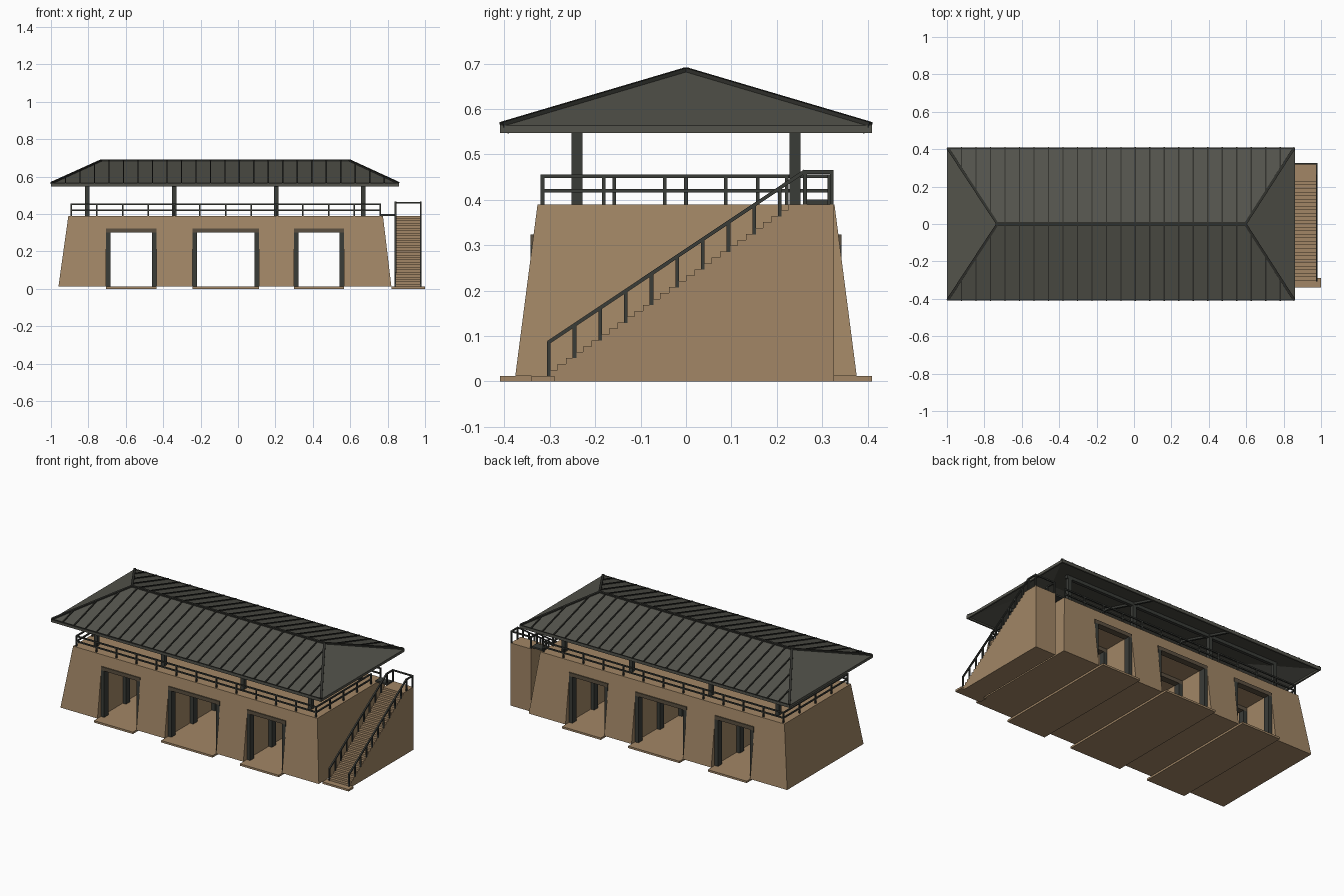
import bpy, bmesh
from mathutils import Vector, Matrix

if "Cube" in bpy.data.objects:
    bpy.data.objects.remove(bpy.data.objects["Cube"])

def material(name, col):
    m = bpy.data.materials.new(name)
    m.diffuse_color = (*col, 1)
    m.use_nodes = True
    m.node_tree.nodes["Principled BSDF"].inputs["Base Color"].default_value = m.diffuse_color
    return m

CLAY = material("clay_brown", (0.36, 0.24, 0.132))
DARK = material("dark_timber", (0.042, 0.045, 0.039))
ROOF = material("roof_grey", (0.088, 0.088, 0.072))
RIB = material("roof_rib_dark", (0.03, 0.031, 0.026))
LINTEL = material("lintel_brown", (0.105, 0.08, 0.052))

def finish(name, bm, mat):
    bmesh.ops.recalc_face_normals(bm, faces=bm.faces[:])
    me = bpy.data.meshes.new(name)
    bm.to_mesh(me)
    bm.free()
    me.materials.append(mat)
    ob = bpy.data.objects.new(name, me)
    bpy.context.collection.objects.link(ob)
    return ob

def add_box(bm, x0, x1, y0, y1, z0, z1):
    m = Matrix.Translation(((x0 + x1) / 2, (y0 + y1) / 2, (z0 + z1) / 2)) @ \
        Matrix.Diagonal((x1 - x0, y1 - y0, z1 - z0, 1))
    bmesh.ops.create_cube(bm, size=1, matrix=m)

def add_bar(bm, p, q, w, h):
    """Rectangular bar from p to q, w wide sideways and h deep."""
    p, q = Vector(p), Vector(q)
    d = (q - p).normalized()
    side = d.cross(Vector((0, 0, 1)))
    side = side.normalized() if side.length > 1e-4 else Vector((1, 0, 0))
    up = side.cross(d)
    rot = Matrix((side, d, up)).transposed().to_4x4()
    m = Matrix.Translation((p + q) / 2) @ rot @ Matrix.Diagonal((w, (q - p).length, h, 1))
    bmesh.ops.create_cube(bm, size=1, matrix=m)

# ---- Tapered body with three passages cut through it
OPENINGS = [(-0.705, -0.437), (-0.242, 0.112), (0.30, 0.567)]
bm = bmesh.new()
rings = []
for x0, x1, y, z in [(-0.96, 0.82, 0.376, 0.012), (-0.907, 0.775, 0.327, 0.39)]:
    rings.append([bm.verts.new(c) for c in [(x0, -y, z), (x1, -y, z), (x1, y, z), (x0, y, z)]])
bm.faces.new(rings[0])
bm.faces.new(rings[1])
for i in range(4):
    j = (i + 1) % 4
    bm.faces.new([rings[0][i], rings[0][j], rings[1][j], rings[1][i]])
body = finish("body", bm, CLAY)

bm = bmesh.new()
for x0, x1 in OPENINGS:
    add_box(bm, x0, x1, -0.6, 0.6, -0.1, 0.323)
cutter = finish("passage_cutter", bm, CLAY)
cutter.hide_render = True
mod = body.modifiers.new("passages", 'BOOLEAN')
mod.operation, mod.solver, mod.object = 'DIFFERENCE', 'EXACT', cutter
bpy.context.view_layer.objects.active = body
bpy.ops.object.modifier_apply(modifier=mod.name)
bpy.data.objects.remove(cutter)

# ---- Floor slabs, passage posts and lintels
slabs, posts, lintels = bmesh.new(), bmesh.new(), bmesh.new()
for x0, x1 in OPENINGS:
    add_box(slabs, x0, x1, -0.41, 0.41, 0, 0.012)
    for y in (-0.322, -0.107, 0.107, 0.322):
        add_box(posts, x0, x0 + 0.023, y - 0.02, y + 0.02, 0.012, 0.3)
        add_box(posts, x1 - 0.023, x1, y - 0.02, y + 0.02, 0.012, 0.3)
        add_box(lintels, x0, x1, y - 0.02, y + 0.02, 0.3, 0.323)
add_box(slabs, 0.82, 1.0, -0.34, -0.29, 0, 0.012)
finish("floor_slabs", slabs, CLAY)
finish("passage_posts", posts, DARK)
finish("passage_lintels", lintels, LINTEL)

# ---- Solid staircase: stepped profile extruded along x
N, Y0, Y1, Z0, Z1 = 29, -0.302, 0.245, 0.012, 0.39
profile = [(Y0, 0)]
for i in range(N):
    z = Z0 + (Z1 - Z0) * (i + 1) / N
    profile += [(Y0 + (Y1 - Y0) * i / N, z), (Y0 + (Y1 - Y0) * (i + 1) / N, z)]
profile[-1] = (0.326, Z1)
profile.append((0.326, 0))
bm = bmesh.new()
face = bm.faces.new([bm.verts.new((0.84, y, z)) for y, z in profile])
ext = bmesh.ops.extrude_face_region(bm, geom=[face])
bmesh.ops.translate(bm, vec=(0.14, 0, 0),
                    verts=[v for v in ext["geom"] if isinstance(v, bmesh.types.BMVert)])
finish("staircase", bm, CLAY)

# ---- Bridge from stair landing to deck
bm = bmesh.new()
add_box(bm, 0.765, 0.845, 0.26, 0.312, 0.39, 0.4)
finish("landing_bridge", bm, DARK)

# ---- Stair handrails
bm = bmesh.new()
for x in (0.842, 0.977):
    for i in range(10):
        y = Y0 + 0.0565 * i
        add_box(bm, x - 0.004, x + 0.004, y - 0.004, y + 0.004,
                Z0 + 0.69 * (y - Y0), 0.087 + 0.67 * (y - Y0))
    add_bar(bm, (x, Y0 - 0.002, 0.085), (x, 0.262, 0.463), 0.009, 0.008)
    add_bar(bm, (x, 0.26, 0.461), (x, 0.325, 0.461), 0.009, 0.008)
    for y in (0.262, 0.321):
        add_box(bm, x - 0.004, x + 0.004, y - 0.004, y + 0.004, 0.39, 0.462)
add_bar(bm, (0.842, 0.321, 0.461), (0.977, 0.321, 0.461), 0.008, 0.008)
finish("stair_handrails", bm, DARK)

# ---- Deck railing: front, back, left, and right with a gap for the bridge
bm = bmesh.new()
def railing(p, q, n):
    p, q = Vector(p), Vector(q)
    for i in range(n + 1):
        c = p.lerp(q, i / n)
        add_box(bm, c.x - 0.004, c.x + 0.004, c.y - 0.004, c.y + 0.004, 0.388, 0.456)
    for z in (0.42, 0.452):
        add_bar(bm, (p.x, p.y, z), (q.x, q.y, z), 0.008, 0.008)
for s in (-1, 1):
    railing((-0.892, s * 0.316), (0.76, s * 0.316), 12)
railing((-0.892, -0.316), (-0.892, 0.316), 4)
railing((0.76, -0.316), (0.76, 0.222), 4)
finish("deck_railing", bm, DARK)

# ---- Roof pillars, beams and rafters
EX0, EX1, EY, EZ = -1.0, 0.86, 0.41, 0.563   # eave
RX0, RX1, RZ = -0.73, 0.595, 0.685           # ridge
SLOPE = (RZ - EZ) / EY
PILLARS = (-0.805, -0.342, 0.205, 0.67)
bm = bmesh.new()
for s in (-1, 1):
    for x in PILLARS:
        add_box(bm, x - 0.012, x + 0.012, s * 0.24 - 0.012, s * 0.24 + 0.012, 0.39, 0.597)
    add_bar(bm, (-0.82, s * 0.24, 0.59), (0.69, s * 0.24, 0.59), 0.02, 0.02)
    for x in PILLARS[1:3]:
        add_bar(bm, (x, s * 0.395, EZ - 0.012), (x, 0, RZ - 0.018), 0.014, 0.012)
finish("pillars_and_rafters", bm, DARK)

# ---- Hipped roof shell
bm = bmesh.new()
a, b, c, d, e, f = [bm.verts.new(v) for v in [
    (EX0, -EY, EZ), (EX1, -EY, EZ), (EX1, EY, EZ), (EX0, EY, EZ), (RX0, 0, RZ), (RX1, 0, RZ)]]
for vs in ((a, b, f, e), (c, d, e, f), (b, c, f), (d, a, e)):
    bm.faces.new(vs)
low = [bm.verts.new(v.co - Vector((0, 0, 0.01))) for v in (a, b, c, d, e, f)]
A, B, C, D, E, F = low
for vs in ((A, B, F, E), (C, D, E, F), (B, C, F), (D, A, E),
           (a, b, B, A), (b, c, C, B), (c, d, D, C), (d, a, A, D)):
    bm.faces.new(vs)
finish("roof_shell", bm, ROOF)

# ---- Fascia boards round the eave
bm = bmesh.new()
for s in (-1, 1):
    ys = sorted((s * EY, s * (EY - 0.01)))
    add_box(bm, EX0, EX1, *ys, 0.547, EZ)
add_box(bm, EX0, EX0 + 0.01, -EY + 0.01, EY - 0.01, 0.547, EZ)
add_box(bm, EX1 - 0.01, EX1, -EY + 0.01, EY - 0.01, 0.547, EZ)
finish("fascia", bm, ROOF)

# ---- Standing seams, hip caps, ridge cap and eave trim
bm = bmesh.new()
for i in range(1, 24):
    x = EX0 + (EX1 - EX0) * i / 24
    t = min(1, (x - EX0) / (RX0 - EX0), (EX1 - x) / (EX1 - RX1))
    for s in (-1, 1):
        add_bar(bm, (x, s * EY, EZ + 0.002), (x, s * EY * (1 - t), EZ + 0.002 + (RZ - EZ) * t),
                0.007, 0.008)
for s in (-1, 1):
    add_bar(bm, (EX0 + 0.004, s * (EY - 0.004), EZ + 0.002), (RX0, 0, RZ), 0.014, 0.012)
    add_bar(bm, (EX1 - 0.004, s * (EY - 0.004), EZ + 0.002), (RX1, 0, RZ), 0.014, 0.012)
    add_bar(bm, (EX0, s * (EY - 0.004), EZ), (EX1, s * (EY - 0.004), EZ), 0.008, 0.008)
add_bar(bm, (RX0 - 0.005, 0, RZ), (RX1 + 0.005, 0, RZ), 0.014, 0.012)
finish("roof_ribs", bm, RIB)
